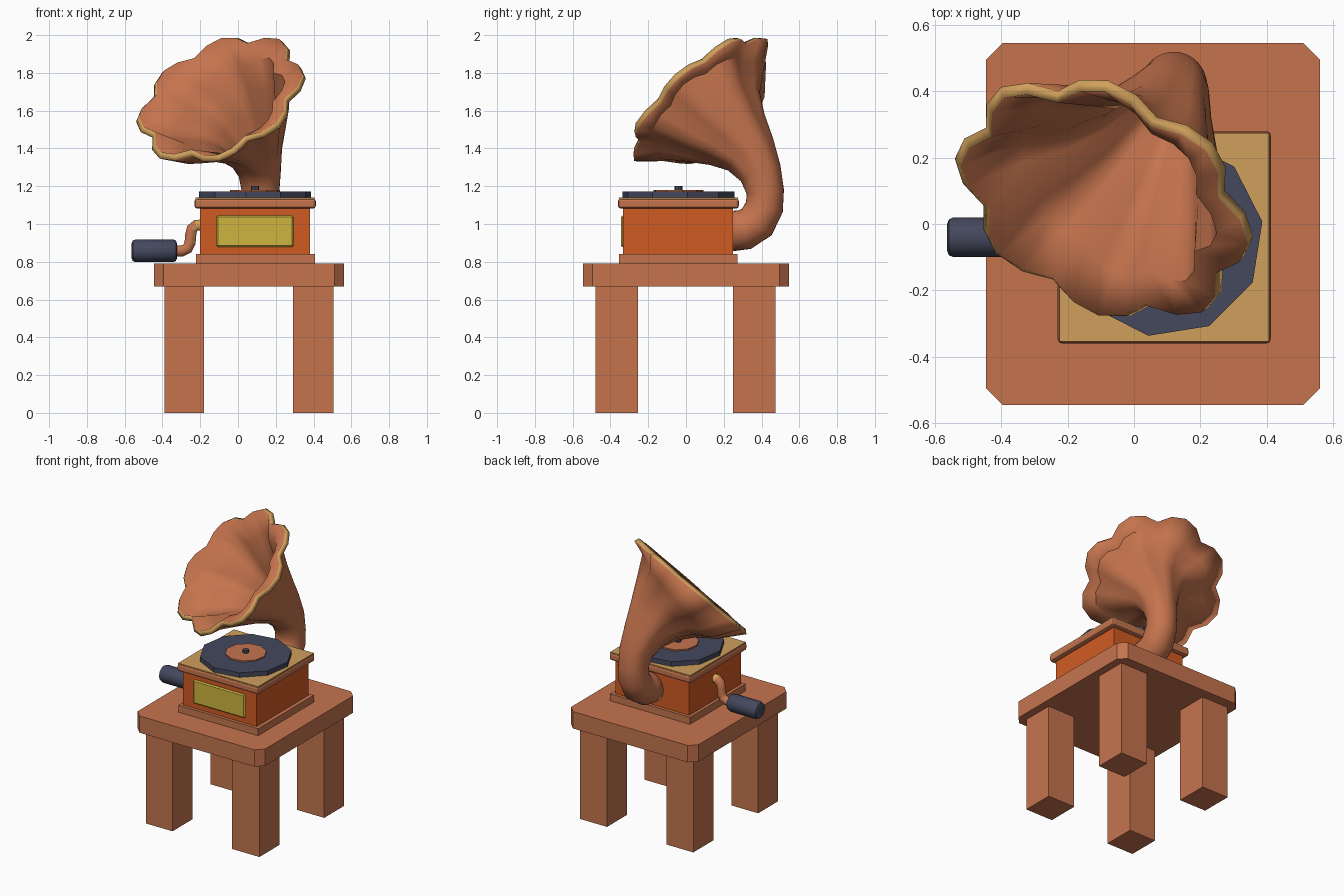
import bpy, bmesh, math
from mathutils import Vector, Matrix

if "Cube" in bpy.data.objects:
    bpy.data.objects.remove(bpy.data.objects["Cube"])


def mat(name, rgb):
    m = bpy.data.materials.new(name)
    m.diffuse_color = (*rgb, 1)
    m.use_nodes = True
    m.node_tree.nodes["Principled BSDF"].inputs["Base Color"].default_value = m.diffuse_color
    return m


WOOD = mat("brown wood", (0.56, 0.175, 0.076))
ORANGE = mat("orange wood", (0.63, 0.105, 0.016))
TAN = mat("tan", (0.63, 0.35, 0.107))
SLATE = mat("dark slate", (0.058, 0.065, 0.11))
YELLOW = mat("yellow brass", (0.61, 0.46, 0.05))


def finish(name, bm, *mats, smooth=None):
    me = bpy.data.meshes.new(name)
    bm.to_mesh(me)
    bm.free()
    ob = bpy.data.objects.new(name, me)
    bpy.context.collection.objects.link(ob)
    for m in mats:
        me.materials.append(m)
    if smooth:
        bpy.ops.object.select_all(action='DESELECT')
        ob.select_set(True)
        bpy.context.view_layer.objects.active = ob
        bpy.ops.object.shade_smooth_by_angle(angle=math.radians(smooth))
    return ob


def box(name, lo, hi, m, bevel=0, seg=1, vertical_only=False):
    lo, hi = Vector(lo), Vector(hi)
    bm = bmesh.new()
    bmesh.ops.create_cube(bm, size=1, matrix=Matrix.Translation((lo + hi) / 2) @ Matrix.Diagonal((*(hi - lo), 1)))
    if bevel:
        edges = [e for e in bm.edges if not vertical_only
                 or abs(e.verts[0].co.z - e.verts[1].co.z) > 1e-4]
        bmesh.ops.bevel(bm, geom=edges, offset=bevel, segments=seg, profile=0.5, affect='EDGES')
    return finish(name, bm, m)


def disc(name, c, r, z0, z1, sides, m, turn=0):
    bm = bmesh.new()
    bmesh.ops.create_cone(bm, cap_ends=True, segments=sides, radius1=r, radius2=r, depth=z1 - z0,
                          matrix=Matrix.Translation((*c, (z0 + z1) / 2)) @ Matrix.Rotation(math.radians(turn), 4, 'Z'))
    return finish(name, bm, m)


def sweep(points, sides, radius, ref, end_dir=None):
    """Rings of vertices along a path; radius(i, angle, u, v) gives the section."""
    bm = bmesh.new()
    rings = []
    n = len(points)
    for i, p in enumerate(points):
        t = (points[min(i + 1, n - 1)] - points[max(i - 1, 0)]).normalized()
        if end_dir and i == n - 1:
            t = end_dir
        u = (ref - t * ref.dot(t)).normalized()
        v = t.cross(u)
        ring = []
        for k in range(sides):
            a = 2 * math.pi * k / sides
            a, r = radius(i, a)
            ring.append(bm.verts.new(p + (u * math.cos(a) + v * math.sin(a)) * r))
        rings.append(ring)
    for a, b in zip(rings, rings[1:]):
        for k in range(sides):
            j = (k + 1) % sides
            bm.faces.new((a[k], a[j], b[j], b[k]))
    return bm, rings


# Table
box("table_top", (-0.445, -0.545, 0.67), (0.56, 0.545, 0.79), WOOD, 0.05, 1, True)
for side, x0, x1 in (("left", -0.39, -0.18), ("right", 0.29, 0.505)):
    for end, y0, y1 in (("front", -0.48, -0.255), ("back", 0.25, 0.475)):
        box(f"{end}_{side}_leg", (x0, y0, 0), (x1, y1, 0.675), WOOD)

# Cabinet: plinth, body, rounded moulding, lid, front plate
box("cabinet_plinth", (-0.222, -0.355, 0.785), (0.407, 0.272, 0.84), WOOD)
box("cabinet_body", (-0.20, -0.333, 0.835), (0.38, 0.25, 1.09), ORANGE)
box("cabinet_moulding", (-0.23, -0.36, 1.082), (0.412, 0.28, 1.135), WOOD, 0.014, 2)
box("cabinet_lid", (-0.224, -0.354, 1.12), (0.406, 0.274, 1.139), TAN)
box("front_plate", (-0.115, -0.344, 0.877), (0.293, -0.325, 1.045), YELLOW, 0.008)

# Record, label and spindle
C = (0.09, -0.04)
disc("record", C, 0.3, 1.135, 1.172, 10, SLATE, -9)
disc("record_label", C, 0.135, 1.17, 1.181, 10, WOOD, -9)
disc("spindle", C, 0.021, 1.18, 1.2, 8, SLATE)

# Crank: bent rod with a tan upper end and a rounded handle
rod = [Vector((x, -0.04, z)) for x, z in
       ((-0.18, 0.995), (-0.222, 0.993), (-0.243, 0.975), (-0.25, 0.945),
        (-0.254, 0.9), (-0.268, 0.87), (-0.295, 0.858), (-0.34, 0.857))]
bm, _ = sweep(rod, 10, lambda i, a: (a, 0.031), Vector((0, 1, 0)))
bm.faces.ensure_lookup_table()
for f in bm.faces:
    f.material_index = 1 if f.calc_center_median().x > -0.23 else 0
finish("crank_rod", bm, WOOD, TAN, smooth=50)

bm = bmesh.new()
bmesh.ops.create_cone(bm, cap_ends=True, segments=12, radius1=0.06, radius2=0.06, depth=0.24,
                      matrix=Matrix.Translation((-0.443, -0.04, 0.858)) @ Matrix.Rotation(math.pi / 2, 4, 'Y'))
bmesh.ops.bevel(bm, geom=[e for f in bm.faces if len(f.verts) > 4 for e in f.edges],
                offset=0.02, segments=2, profile=0.5, affect='EDGES')
finish("crank_handle", bm, SLATE, smooth=40)

# Horn: centre, radius and petal height of each ring
horn = [(0.11, 0.22, 0.96, 0.100, 0), (0.11, 0.31, 0.97, 0.100, 0),
        (0.115, 0.375, 1.01, 0.098, 0), (0.12, 0.415, 1.09, 0.094, 0),
        (0.12, 0.42, 1.17, 0.092, 0), (0.115, 0.395, 1.27, 0.103, 0.003),
        (0.09, 0.34, 1.37, 0.132, 0.008), (0.06, 0.27, 1.45, 0.175, 0.016),
        (0.02, 0.19, 1.53, 0.24, 0.028), (-0.04, 0.12, 1.60, 0.32, 0.048),
        (-0.09, 0.075, 1.66, 0.41, 0.065)]
X = Vector((1, 0, 0))
mouth = Vector((-0.345, -0.63, 0.70)).normalized()
groove = Vector((0.3, 0.465, 0.57))       # direction of one groove between petals
u = (X - mouth * X.dot(mouth)).normalized()
phase = math.atan2(groove.dot(mouth.cross(u)), groove.dot(u))


def petal(i, a):
    return a + phase, horn[i][3] + horn[i][4] * abs(math.sin(4 * a))


bm, _ = sweep([Vector(h[:3]) for h in horn], 32, petal, X, mouth)
ob = finish("horn", bm, WOOD, TAN, smooth=35)
s = ob.modifiers.new("thickness", 'SOLIDIFY')
s.thickness = 0.035
s.offset = -0.6
s.material_offset_rim = 1
